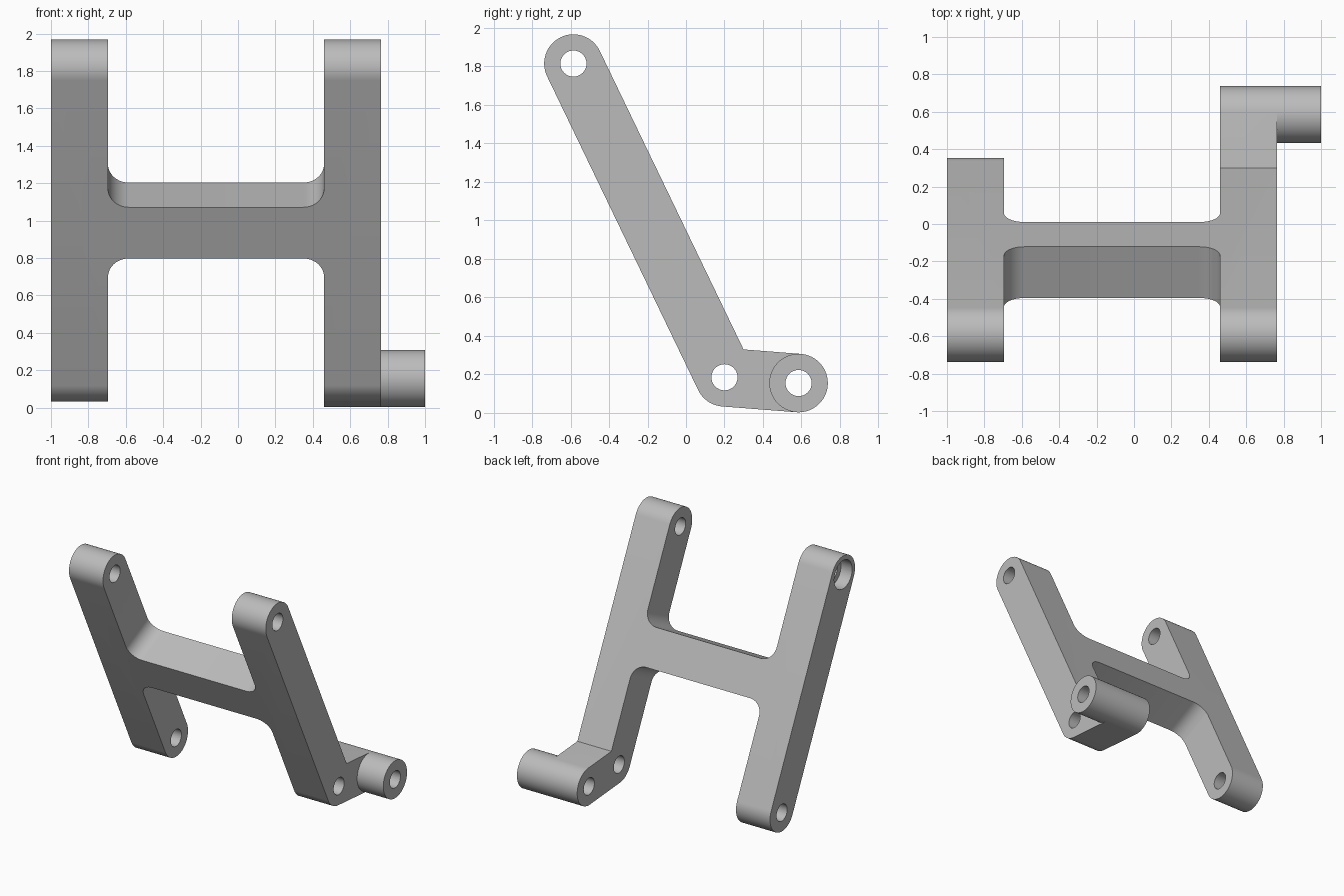
import bpy, bmesh
from math import atan2, cos, sin, pi, radians
from mathutils import Vector, Matrix

cube = bpy.data.objects.get("Cube")
if cube:
    bpy.data.objects.remove(cube, do_unlink=True)

R, HOLE, SEG = 0.152, 0.068, 32
TOP, ELBOW, CRANK = Vector((-0.585, 1.815)), Vector((0.2, 0.185)), Vector((0.585, 0.155))
RIGHT_X, LEFT_X, BOSS_X = (-1.0, -0.695), (0.46, 0.765), (0.765, 1.0)

# One flat colour for the whole casting
metal = bpy.data.materials.new("light grey metal")
metal.use_nodes = True
grey = (0.5, 0.5, 0.5, 1)
metal.diffuse_color = grey
metal.node_tree.nodes["Principled BSDF"].inputs["Base Color"].default_value = grey


def arc(c, r, a0, a1, n=SEG):
    steps = [a0 + (a1 - a0) * i / n for i in range(n + 1)]
    return [Vector((c[0] + r * cos(a), c[1] + r * sin(a))) for a in steps]


def prism(name, points, shift, place):
    """Extrude a closed outline; place maps each outline point to 3D."""
    bm = bmesh.new()
    face = bm.faces.new([bm.verts.new(place(p)) for p in points])
    moved = bmesh.ops.extrude_face_region(bm, geom=[face])["geom"]
    verts = [v for v in moved if isinstance(v, bmesh.types.BMVert)]
    bmesh.ops.translate(bm, verts=verts, vec=shift)
    bmesh.ops.recalc_face_normals(bm, faces=bm.faces)
    mesh = bpy.data.meshes.new(name)
    bm.to_mesh(mesh)
    bm.free()
    mesh.materials.append(metal)
    obj = bpy.data.objects.new(name, mesh)
    bpy.context.collection.objects.link(obj)
    return obj


def side_prism(name, points, span):
    return prism(name, points, Vector((span[1] - span[0], 0, 0)),
                 lambda p: (span[0], p.x, p.y))


def combine(target, tool, operation):
    tool.hide_render = True
    mod = target.modifiers.new(tool.name, "BOOLEAN")
    mod.operation, mod.solver, mod.object = operation, "EXACT", tool
    bpy.context.view_layer.objects.active = target
    bpy.ops.object.modifier_apply(modifier=mod.name)
    bpy.data.objects.remove(tool, do_unlink=True)


# Directions along the sloping arm and along the short crank
down = (ELBOW - TOP).normalized()
back = Vector((-down.y, down.x))
slope = atan2(back.y, back.x)
out = (CRANK - ELBOW).normalized()
up = Vector((-out.y, out.x))
rise = atan2(up.y, up.x)
top_end = arc(TOP, R, slope, slope + pi)

# Right arm: plain bar with two round ends
frame = side_prism("lever_frame", top_end + arc(ELBOW, R, slope + pi, slope + 2 * pi), RIGHT_X)

# Left arm: bends backwards into the crank
corner = ELBOW + (back + up) * (R / (1 + back.dot(up)))
elbow = arc(ELBOW, R, slope + pi, rise + pi)
tip = arc(CRANK, R, rise + pi, rise + 2 * pi)
left_arm = side_prism("left_arm", top_end + elbow + tip + [corner], LEFT_X)
boss = side_prism("crank_boss", tip + arc(CRANK, R, rise, rise + pi)[1:-1], BOSS_X)
combine(left_arm, boss, "UNION")

# Cross web with filleted corners, as thick as the arms
mid = (ELBOW - TOP).length / 2
x0, x1, f, lap = RIGHT_X[1], LEFT_X[0], 0.11, 0.06
lo, hi = mid - R, mid + R
web = [Vector((x0 - lap, lo - f)), *arc((x0 + f, lo - f), f, pi, pi / 2, 10),
       *arc((x1 - f, lo - f), f, pi / 2, 0, 10), Vector((x1 + lap, lo - f)),
       Vector((x1 + lap, hi + f)), *arc((x1 - f, hi + f), f, 0, -pi / 2, 10),
       *arc((x0 + f, hi + f), f, -pi / 2, -pi, 10), Vector((x0 - lap, hi + f))]


def on_front(p):
    q = TOP + down * p.y - back * R
    return (p.x, q.x, q.y)


cross_web = prism("cross_web", web, Vector((0, back.x, back.y)) * 2 * R, on_front)
combine(frame, cross_web, "UNION")
combine(frame, left_arm, "UNION")

# Pivot holes through both arms and the boss
for label, centre in (("top", TOP), ("elbow", ELBOW), ("crank", CRANK)):
    ring = arc(centre, HOLE, 0, 2 * pi)[:-1]
    combine(frame, side_prism(label + "_hole", ring, (-1.2, 1.2)), "DIFFERENCE")

# Wider pocket on the outside of the right arm's top pivot
ring = arc(TOP, 0.115, 0, 2 * pi)[:-1]
combine(frame, side_prism("pivot_pocket", ring, (-1.2, -0.9)), "DIFFERENCE")

bpy.ops.object.select_all(action="DESELECT")
frame.select_set(True)
bpy.context.view_layer.objects.active = frame
bpy.ops.object.shade_smooth_by_angle(angle=radians(30))
